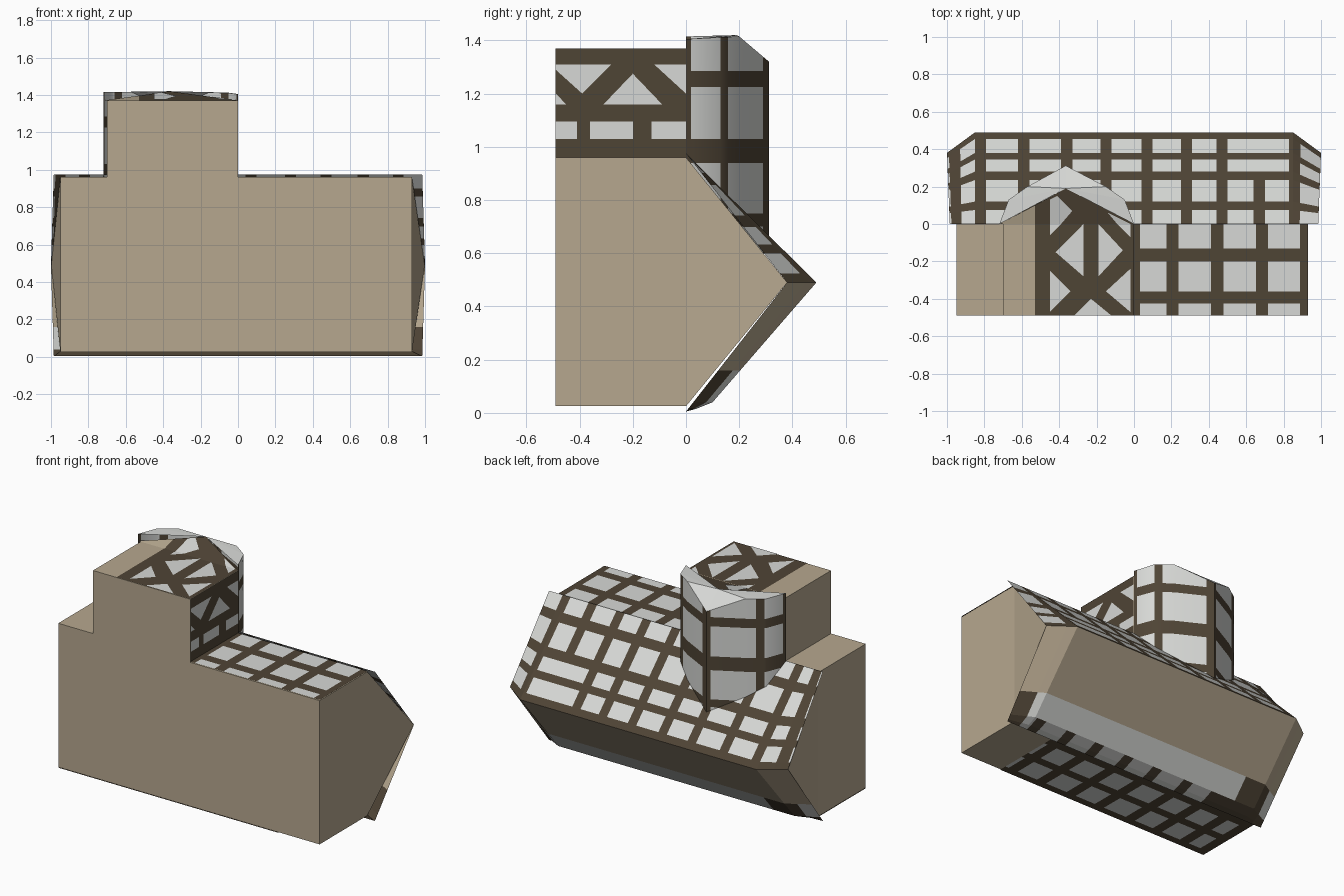
import bpy, bmesh, math
from mathutils import Vector

if "Cube" in bpy.data.objects:
    bpy.data.objects.remove(bpy.data.objects["Cube"])


def mat(name, c):
    m = bpy.data.materials.new(name)
    m.diffuse_color = (*c, 1)
    m.use_nodes = True
    m.node_tree.nodes["Principled BSDF"].inputs["Base Color"].default_value = m.diffuse_color
    return m


TAN, BEAM, PANEL = 0, 1, 2
MATS = [mat("tan plaster", (0.47, 0.39, 0.275)),
        mat("dark timber", (0.078, 0.058, 0.036)),
        mat("pale panel", (0.68, 0.69, 0.67))]


def finish(name, verts, faces, cols, out=None, smooth=False):
    me = bpy.data.meshes.new(name)
    me.from_pydata([tuple(v) for v in verts], [], faces)
    for m in MATS:
        me.materials.append(m)
    for p, c in zip(me.polygons, cols):
        p.material_index = c
    bm = bmesh.new()
    bm.from_mesh(me)
    if out is None:
        bmesh.ops.recalc_face_normals(bm, faces=bm.faces)
    else:
        bm.normal_update()
        o = Vector(out)
        if sum(f.normal.dot(o) * f.calc_area() for f in bm.faces) < 0:
            bmesh.ops.reverse_faces(bm, faces=bm.faces)
    bm.to_mesh(me)
    bm.free()
    ob = bpy.data.objects.new(name, me)
    bpy.context.collection.objects.link(ob)
    if smooth:
        bpy.context.view_layer.objects.active = ob
        ob.select_set(True)
        bpy.ops.object.shade_smooth_by_angle(angle=math.radians(35))
        ob.select_set(False)
    return ob


def box(name, x0, x1, y0, y1, z0, z1):
    v = [(x, y, z) for x in (x0, x1) for y in (y0, y1) for z in (z0, z1)]
    f = [(0, 1, 3, 2), (4, 6, 7, 5), (0, 4, 5, 1), (2, 3, 7, 6), (0, 2, 6, 4), (1, 5, 7, 3)]
    finish(name, v, f, [TAN] * 6)


def spans(centres, w):
    return [(c - w / 2, c + w / 2) for c in centres]


def cuts(lo, hi, beams, extra=()):
    s = {lo, hi} | {e for e in extra if lo < e < hi}
    s |= {round(e, 4) for b in beams for e in b if lo < e < hi}
    return sorted(s)


def inside(t, beams):
    return any(a <= t <= b for a, b in beams)


def sheet(name, f, us, vs, col, out, smooth=False):
    """Surface cut along the beam edges, coloured cell by cell."""
    verts = [f(u, v) for v in vs for u in us]
    n = len(us)
    faces, cols = [], []
    for j in range(len(vs) - 1):
        for i in range(n - 1):
            a = j * n + i
            faces.append((a, a + 1, a + n + 1, a + n))
            cols.append(col((us[i] + us[i + 1]) / 2, (vs[j] + vs[j + 1]) / 2))
    finish(name, verts, faces, cols, out, smooth)


def plates(name, f, polys, c, out):
    verts, faces = [], []
    for p in polys:
        faces.append(tuple(range(len(verts), len(verts) + len(p))))
        verts += [f(*q) for q in p]
    finish(name, verts, faces, [c] * len(faces), out)


# plain front blocks
box("main_block", -0.95, 0.93, -0.49, 0, 0.025, 0.96)
box("upper_block", -0.70, 0, -0.49, 0, 0.9, 1.37)

# tapered plain ends behind the main block
for name, x, s in (("left_end", -0.95, -1), ("right_end", 0.93, 1)):
    finish(name, [(x, 0, 0.96), (x, 0, 0.025), (s * 0.998, 0.38, 0.49)], [(0, 1, 2)], [TAN], (s, 0, 0))


# rear slopes: a wedge whose corners are cut back at both ends
def wedge(x, y, z):
    k = max(0, (abs(x) - 0.85) / 0.15)
    t = 1 - abs(z - 0.49) / 0.485
    end = (0.985 + 0.015 * t, 0.38 * t)
    s = 1 if x > 0 else -1
    if k == 0:
        return (x, y, z)
    return (s * (0.85 + (end[0] - 0.85) * k), y + (end[1] - y) * k, z)


xb = spans([-0.96, -0.82, -0.59, -0.36, -0.15, 0.07, 0.28, 0.47, 0.67, 0.86], 0.06)
yb = [(0.075, 0.12), (0.235, 0.28), (0.345, 0.38), (0.455, 0.5)]


def slope_col(x, y):
    if 0.5 < x < 0.8 and y > 0.26:
        return BEAM if inside(y, yb) else PANEL
    return BEAM if inside(x, xb) or inside(y, yb) else PANEL


sheet("upper_rear_slope", lambda x, y: wedge(x, y, 0.975 - 0.485 * y / 0.49),
      cuts(-1, 1, xb, (-0.85, 0.85)), cuts(0, 0.49, yb), slope_col, (0, 1, 1))


def low_y(z):
    return 0.1 * z / 0.04 if z < 0.04 else 0.1 + 0.39 * (z - 0.04) / 0.45


def low_col(x, z):
    if z > 0.16:
        return TAN
    return BEAM if z < 0.03 and inside(x, lb) or inside(x, [(-0.92, -0.7), (0.9, 1)]) else PANEL


lb = [(-1, -0.52)] + spans([-0.34, -0.1, 0.12, 0.35, 0.57, 0.8], 0.07)
sheet("lower_rear_slope", lambda x, z: wedge(x, low_y(z), max(z, 0.005)),
      cuts(-1, 1, lb, (-0.92, -0.85, -0.7, 0.85, 0.9)), [0, 0.015, 0.04, 0.16, 0.49], low_col, (0, 1, -1))

# timbered underside
ub = spans([-0.92, -0.76, -0.55, -0.34, -0.1, 0.12, 0.35, 0.57], 0.07)
vb = spans([-0.47, -0.26, -0.05], 0.06)
sheet("underside", lambda x, y: (x, y, 0.021), cuts(-0.95, 0.63, ub), cuts(-0.49, 0, vb),
      lambda x, y: BEAM if inside(x, ub) or inside(y, vb) else PANEL, (0, 0, -1))
# thin closing strip between underside and rear slope
finish("underside_lip", [(-0.98, 0, 0.005), (0.98, 0, 0.005), (0.93, 0, 0.03), (-0.95, 0, 0.03)],
       [(0, 1, 2, 3)], [BEAM], (0, -1, 0))

# timbered flat roof on the right
rb = spans([0, 0.205, 0.445, 0.685, 0.92], 0.065)
sb = [(-0.2, -0.13), (-0.425, -0.36)]
sheet("right_roof", lambda x, y: (x, y, 0.965), cuts(0, 0.93, rb), cuts(-0.49, 0, sb),
      lambda x, y: BEAM if inside(x, rb) or inside(y, sb) else PANEL, (0, 0, 1))

# rounded rear tower wall
plan = [(0, 0, 1.405), (-0.05, 0.13, 1.412), (-0.15, 0.2, 1.415), (-0.365, 0.312, 1.32),
        (-0.57, 0.2, 1.415), (-0.67, 0.13, 1.415), (-0.72, 0, 1.415)]


def tower(s, z):
    i = min(int(s), 5)
    p = Vector(plan[i]).lerp(Vector(plan[i + 1]), s - i)
    return (p.x, p.y, p.z if z > 1.4 else z)


tb = [(0, 0.15), (1.0, 1.4), (2.8, 3.1), (4.5, 4.9), (5.85, 6)]
zb = [(0.7, 0.75), (0.94, 1.03), (1.225, 1.285)]
sheet("tower_wall", tower, cuts(0, 6, tb, range(7)), cuts(0.6, 1.42, zb),
      lambda s, z: BEAM if inside(s, tb) or inside(z, zb) else PANEL, (0, 1, 0), True)

# tower cap: pale rim outside the ridge, timber gable inside it
peak = (-0.365, 0.19, 1.42)
rim = plan + [peak]
finish("tower_cap_rim", rim, [(i, i + 1, 7) for i in range(6)], [PANEL] * 6, (0, 0, 1))
finish("tower_cap_gable", [(0, 0, 1.37), (-0.53, 0, 1.37), (-0.53, 0.1, 1.396), peak, (-0.72, 0, 1.37)],
       [(0, 1, 2, 3), (1, 4, 2)], [BEAM, TAN], (0, 0, 1))


# braced roof of the upper block
def roof(h):
    return lambda x, y: (x, y, 1.37 + h + max(0, y) * 0.05 / 0.19)


plates("upper_roof_timber", roof(0.002), [[(-0.53, -0.49), (0, -0.49), (0, 0), (-0.53, 0)]], BEAM, (0, 0, 1))
plates("upper_roof_panels", roof(0.005), [
    [(-0.42, -0.15), (-0.27, 0), (-0.27, -0.28)],
    [(-0.19, 0), (-0.19, -0.28), (-0.06, -0.14)],
    [(-0.45, -0.06), (-0.39, 0), (-0.45, 0)],
    [(-0.45, 0), (-0.39, 0), (-0.33, 0.07), (-0.41, 0.15), (-0.45, 0.13)],
    [(-0.02, -0.07), (-0.02, 0), (-0.09, 0)],
    [(-0.02, 0), (-0.14, 0.06), (-0.09, 0)],
    [(-0.45, -0.25), (-0.45, -0.47), (-0.34, -0.36)],
    [(-0.32, -0.49), (-0.23, -0.4), (-0.12, -0.49)],
    [(-0.02, -0.24), (-0.15, -0.36), (-0.02, -0.47)]], PANEL, (0, 0, 1))


# braced right wall of the upper block
def wall(h):
    return lambda y, z: (h, y, z)


plates("upper_wall_timber", wall(0.002), [[(-0.49, 0.96), (0, 0.96), (0, 1.37), (-0.49, 1.37)]], BEAM, (1, 0, 0))
plates("upper_wall_panels", wall(0.005), [
    [(-0.49, 1.03), (-0.41, 1.03), (-0.41, 1.095), (-0.49, 1.095)],
    [(-0.36, 1.03), (-0.2, 1.03), (-0.2, 1.095), (-0.36, 1.095)],
    [(-0.13, 1.03), (0, 1.03), (0, 1.095), (-0.13, 1.095)],
    [(-0.31, 1.16), (-0.09, 1.16), (-0.2, 1.275)],
    [(-0.49, 1.31), (-0.28, 1.31), (-0.39, 1.2), (-0.49, 1.29)],
    [(-0.12, 1.31), (0, 1.31), (0, 1.2)],
    [(-0.49, 1.16), (-0.45, 1.16), (-0.49, 1.2)]], PANEL, (1, 0, 0))
